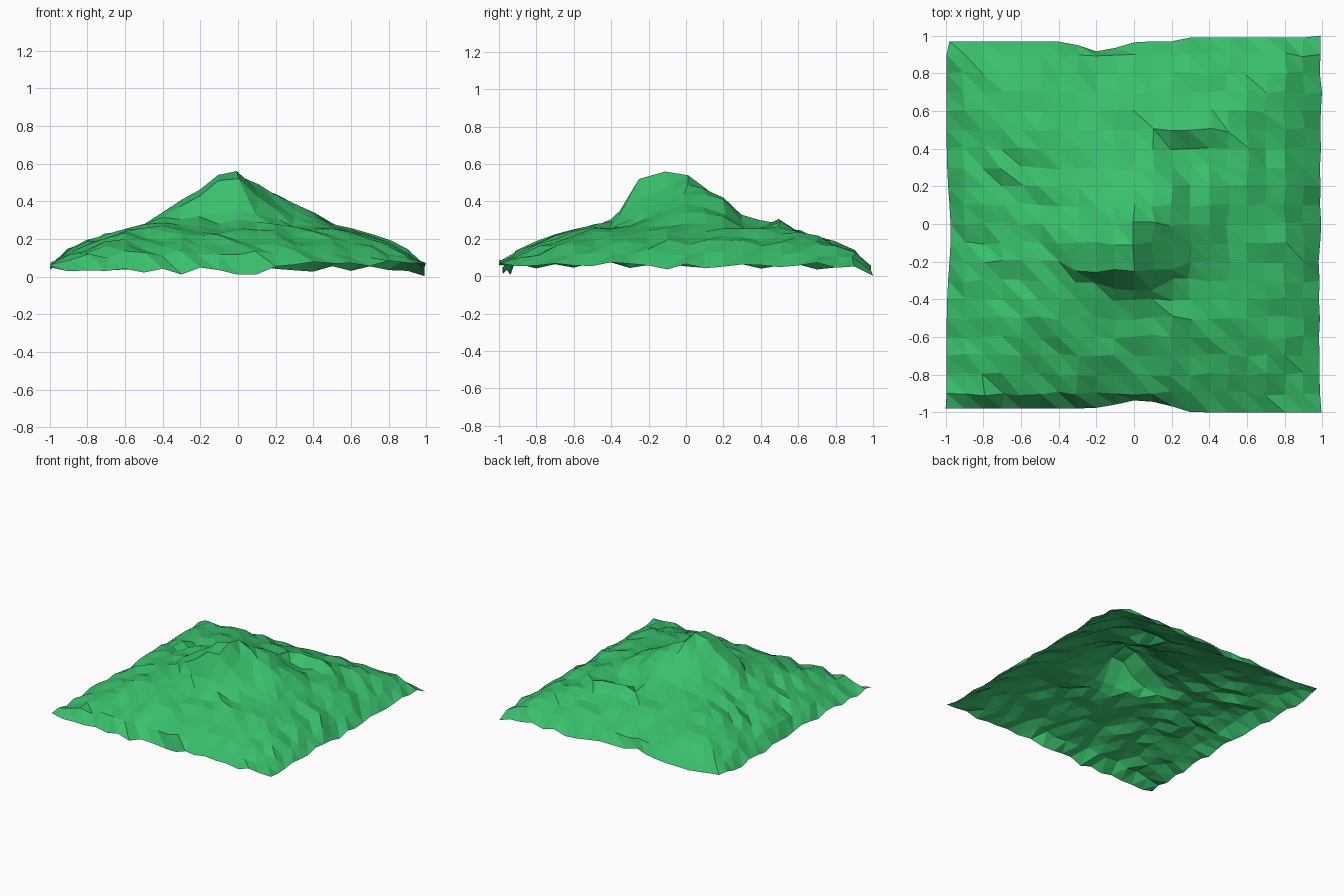
import bpy, bmesh, math, random

if "Cube" in bpy.data.objects:
    bpy.data.objects.remove(bpy.data.objects["Cube"])

random.seed(11)
N = 20

# Slope profile: distance from centre -> height (hundredths)
SLOPE = [30, 30, 30, 29.5, 28.5, 26.5, 24, 21, 17.5, 13, 4.5]
RIM, TOP = 4.5, 30

# Summit heights (hundredths), columns x = -0.4..0.5, rows y = -0.4..0.5
SUMMIT = [
    [28, 28, 29, 29, 30, 29, 27, 26, 26, 26],
    [29, 30, 32, 34, 35, 33, 30, 28, 27, 26],
    [31, 37, 43, 51, 52, 42, 36, 31, 29, 26],
    [34, 41, 46, 54, 56, 47, 40, 35, 31, 26],
    [32, 36, 42, 49, 54, 49, 44, 39, 34, 28],
    [30, 33, 38, 43, 47, 47, 44, 37, 34, 27],
    [29, 31, 34, 37, 40, 42, 41, 33, 32, 26],
    [28, 29, 31, 32, 33, 33, 29, 26, 26, 25],
    [27, 28, 28, 29, 29, 30, 25, 24, 25, 25],
    [26, 26, 26, 26, 26, 28, 30, 30, 29, 26],
]


def slope(d):
    d = min(max(d, 0), 0.9999) * 10
    i = int(d)
    return SLOPE[i] + (SLOPE[i + 1] - SLOPE[i]) * (d - i)


def bump(t, centre, width):
    return math.exp(-((t - centre) / width) ** 2)


def point(i, j):
    x, y = i / 10 - 1, j / 10 - 1
    rim = i in (0, N) or j in (0, N)
    if 6 <= i <= 15 and 6 <= j <= 15:
        z = SUMMIT[j - 6][i - 6] / 100
        if z < 0.32:
            z += random.uniform(-0.01, 0.01)
    else:
        # front corners fall away more than the back ones
        fx, fy = slope(abs(x)), slope(abs(y))
        soft = RIM + (fx - RIM) * (fy - RIM) / (TOP - RIM)
        w = 0.65 if y < 0 else 0.3
        z = (w * soft + (1 - w) * min(fx, fy)) / 100
        z -= 0.025 * bump(x, -0.15, 0.2) * bump(y, 0.8, 0.2)
        z += random.uniform(-0.02, 0.02)
    # steep cliff leans out towards the front
    if z > 0.32 and j in (7, 8):
        y -= 0.045
    if rim:
        z = 0.045 + random.uniform(-0.02, 0.02)
        if j == 0:
            z += 0.02 if x > 0.15 else -0.015
            y += 0.02 * (x < 0.3) + 0.045 * bump(x, 0.03, 0.15)
        if j == N:
            y -= (0.03 if x < 0.3 else 0.01) + 0.055 * bump(x, -0.18, 0.12)
        if i == 0:
            x += 0.005 + 0.022 * bump(y, -0.05, 0.25)
            z += 0.01
        if i == N:
            x -= 0.01 + random.uniform(-0.008, 0.01)
            z += 0.01
        if i == N and j == N:
            x, y, z = 0.99, 1.0, 0.003
        elif i == N and j == 0:
            x, y, z = 0.995, -1.0, 0.07
        elif i == 0 and j == 0:
            x, y, z = -1.0, -0.98, 0.05
        elif i == 0 and j == N:
            x, y, z = -0.98, 0.97, 0.07
    else:
        x += random.uniform(-0.012, 0.012)
        y += random.uniform(-0.012, 0.012)
    return x, y, z


# Faceted hill sheet, open underneath
bm = bmesh.new()
grid = [[bm.verts.new(point(i, j)) for i in range(N + 1)] for j in range(N + 1)]
for j in range(N):
    for i in range(N):
        a, b = grid[j][i], grid[j][i + 1]
        c, d = grid[j + 1][i + 1], grid[j + 1][i]
        bm.faces.new((a, b, d))
        bm.faces.new((b, c, d))
mesh = bpy.data.meshes.new("hill_terrain")
bm.to_mesh(mesh)
bm.free()

green = bpy.data.materials.new("grass green")
green.diffuse_color = (0.04, 0.53, 0.15, 1)
green.use_nodes = True
green.node_tree.nodes["Principled BSDF"].inputs["Base Color"].default_value = green.diffuse_color
mesh.materials.append(green)
hill = bpy.data.objects.new("hill_terrain", mesh)
bpy.context.collection.objects.link(hill)
